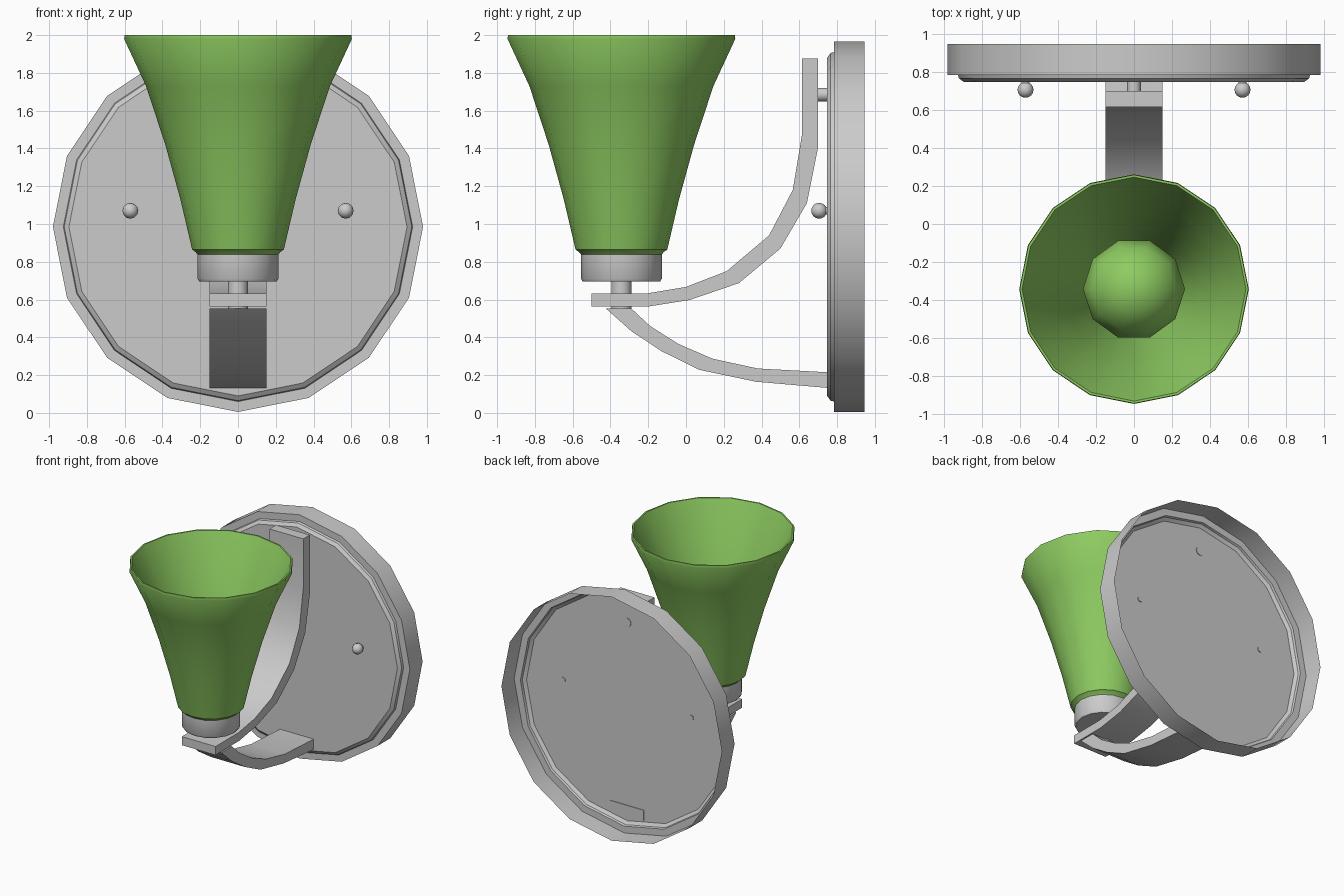
import bpy, bmesh, math
from mathutils import Matrix

if "Cube" in bpy.data.objects:
    bpy.data.objects.remove(bpy.data.objects["Cube"])

green = bpy.data.materials.new("green_glass")
green.diffuse_color = (0.27, 0.60, 0.12, 1)
green.use_nodes = True
green.node_tree.nodes["Principled BSDF"].inputs["Base Color"].default_value = green.diffuse_color


def finish(name, bm, mat=None, angle=40):
    me = bpy.data.meshes.new(name)
    bm.to_mesh(me)
    bm.free()
    ob = bpy.data.objects.new(name, me)
    bpy.context.collection.objects.link(ob)
    if mat:
        me.materials.append(mat)
    bpy.ops.object.select_all(action='DESELECT')
    bpy.context.view_layer.objects.active = ob
    ob.select_set(True)
    bpy.ops.object.shade_smooth_by_angle(angle=math.radians(angle))
    return ob


def lathe(name, profile, n, loc, face_front=False, mat=None, angle=40):
    """Revolve (radius, height) points; face_front turns the axis to -y."""
    bm = bmesh.new()
    rings = [[bm.verts.new((r * math.cos(2 * math.pi * j / n),
                            r * math.sin(2 * math.pi * j / n), z))
              for j in range(n)] for r, z in profile]
    for a, b in zip(rings, rings[1:]):
        for j in range(n):
            k = (j + 1) % n
            bm.faces.new((a[j], a[k], b[k], b[j]))
    bmesh.ops.remove_doubles(bm, verts=bm.verts, dist=1e-5)
    m = Matrix.Translation(loc)
    if face_front:
        m = m @ Matrix.Rotation(math.pi / 2, 4, 'X')
    bm.transform(m)
    return finish(name, bm, mat, angle)


def strap(name, top, bottom, half):
    """Flat bar from matching top and bottom (y, z) edge points."""
    bm = bmesh.new()
    secs = [[bm.verts.new(p) for p in ((-half, *t), (half, *t), (half, *b), (-half, *b))]
            for t, b in zip(top, bottom)]
    for a, b in zip(secs, secs[1:]):
        for i in range(4):
            k = (i + 1) % 4
            bm.faces.new((a[i], a[k], b[k], b[i]))
    bm.faces.new(secs[0])
    bm.faces.new(secs[-1])
    bmesh.ops.recalc_face_normals(bm, faces=bm.faces)
    return finish(name, bm, None, 30)


# Wall plate: hollow pan, open at the back
lathe("wall_plate", [(0.98, -0.945), (0.98, -0.783), (0.925, -0.783), (0.92, -0.765),
                     (0.895, -0.747), (0, -0.747)], 16, (0, 0, 0.985), True, angle=35)

# Knobs on the plate, each with a short pin
for side, x in (("left", -0.57), ("right", 0.57)):
    ball = [(0.042 * math.sin(math.pi * i / 8), -0.705 - 0.042 * math.cos(math.pi * i / 8))
            for i in range(9)]
    lathe(side + "_knob", ball, 12, (x, 0, 1.07), True)
    lathe(side + "_knob_pin", [(0, -0.752), (0.022, -0.752), (0.022, -0.71), (0, -0.71)],
          10, (x, 0, 1.07), True)

# Pin joining the upper arm to the plate
lathe("arm_pin", [(0, -0.752), (0.036, -0.752), (0.036, -0.69), (0, -0.69)],
      12, (0, 0, 1.685), True)

# Curved arms
strap("upper_arm",
      [(-0.5, 0.632), (-0.21, 0.632), (0, 0.667), (0.215, 0.75), (0.44, 0.94),
       (0.565, 1.18), (0.615, 1.48), (0.615, 1.875)],
      [(-0.5, 0.563), (-0.2, 0.563), (0.02, 0.598), (0.28, 0.687), (0.5, 0.87),
       (0.64, 1.11), (0.698, 1.4), (0.698, 1.875)], 0.15)
strap("lower_arm",
      [(-0.29, 0.553), (-0.19, 0.46), (-0.04, 0.365), (0.14, 0.287), (0.38, 0.235), (0.752, 0.215)],
      [(-0.425, 0.553), (-0.29, 0.433), (-0.13, 0.327), (0.07, 0.228), (0.37, 0.165), (0.752, 0.132)],
      0.15)

# Stem and cup under the shade
axis = (0, -0.342, 0)
lathe("stem", [(0, 0.55), (0.053, 0.55), (0.053, 0.71), (0, 0.71)], 16, axis)
lathe("cup", [(0, 0.695), (0.205, 0.695), (0.214, 0.71), (0.214, 0.84), (0, 0.84)], 16, axis)

# Flared shade with a thin wall
lathe("shade", [(0, 0.835), (0.21, 0.835), (0.225, 0.852), (0.243, 0.865), (0.305, 1.13),
                (0.385, 1.42), (0.487, 1.73), (0.603, 1.98), (0.6, 2.0), (0.588, 2.0),
                (0.47, 1.73), (0.368, 1.42), (0.288, 1.13), (0.228, 0.875), (0, 0.865)],
      16, axis, mat=green)

# Bulb inside the shade
lathe("bulb", [(0, 0.85), (0.1, 0.85), (0.12, 1.0), (0.2, 1.12), (0.255, 1.23), (0.268, 1.33),
               (0.225, 1.47), (0.125, 1.56), (0, 1.595)], 10, axis, mat=green, angle=60)
